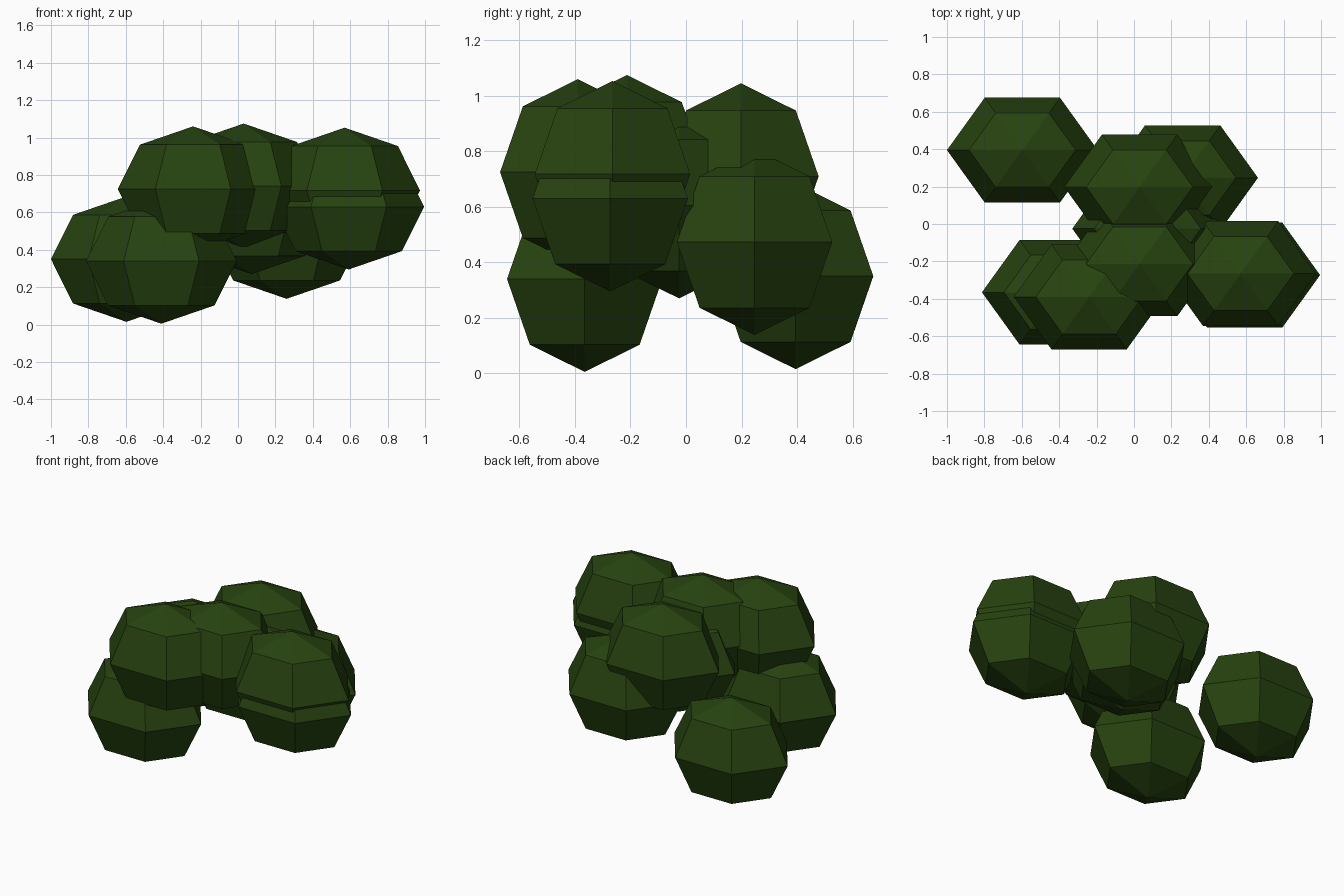
import bpy, bmesh, math

if "Cube" in bpy.data.objects:
    bpy.data.objects.remove(bpy.data.objects["Cube"])

# One dark leaf green for the whole bush
green = bpy.data.materials.new("dark_leaf_green")
green.diffuse_color = (0.020, 0.056, 0.005, 1)
green.use_nodes = True
green.node_tree.nodes["Principled BSDF"].inputs["Base Color"].default_value = green.diffuse_color

RADII = (0.403, 0.28, 0.335)  # half-size of every leaf clump
SIDES = 6


def clump_mesh():
    """Low-poly six-sided ball with corners on the x axis."""
    bm = bmesh.new()
    rx, ry, rz = RADII
    ys = ry / math.sin(math.radians(60))
    top = bm.verts.new((0, 0, rz))
    bottom = bm.verts.new((0, 0, -rz))
    rings = []
    for lat in (45, 0, -45):
        c, s = math.cos(math.radians(lat)), math.sin(math.radians(lat))
        rings.append([bm.verts.new((rx * c * math.cos(math.tau * i / SIDES),
                                    ys * c * math.sin(math.tau * i / SIDES),
                                    rz * s)) for i in range(SIDES)])
    for i in range(SIDES):
        j = (i + 1) % SIDES
        bm.faces.new((top, rings[0][i], rings[0][j]))
        bm.faces.new((bottom, rings[2][j], rings[2][i]))
        for a, b in zip(rings, rings[1:]):
            bm.faces.new((a[i], b[i], b[j], a[j]))
    me = bpy.data.meshes.new("leaf_clump")
    bm.to_mesh(me)
    bm.free()
    me.materials.append(green)
    return me


# Leaf clumps, by centre
clumps = {
    "leaf_clump_low_back_left": (-0.597, 0.395, 0.35),
    "leaf_clump_low_front_left": (-0.41, -0.365, 0.34),
    "leaf_clump_top_front_left": (-0.24, -0.39, 0.725),
    "leaf_clump_top_front": (0.03, -0.213, 0.74),
    "leaf_clump_top_right": (0.57, -0.265, 0.718),
    "leaf_clump_mid_right": (0.592, -0.273, 0.63),
    "leaf_clump_top_back": (0.03, 0.198, 0.71),
    "leaf_clump_low_back_right": (0.26, 0.247, 0.473),
    "leaf_clump_core": (0.073, -0.025, 0.605),
}
mesh = clump_mesh()
for name, loc in clumps.items():
    ob = bpy.data.objects.new(name, mesh)
    ob.location = loc
    bpy.context.collection.objects.link(ob)
